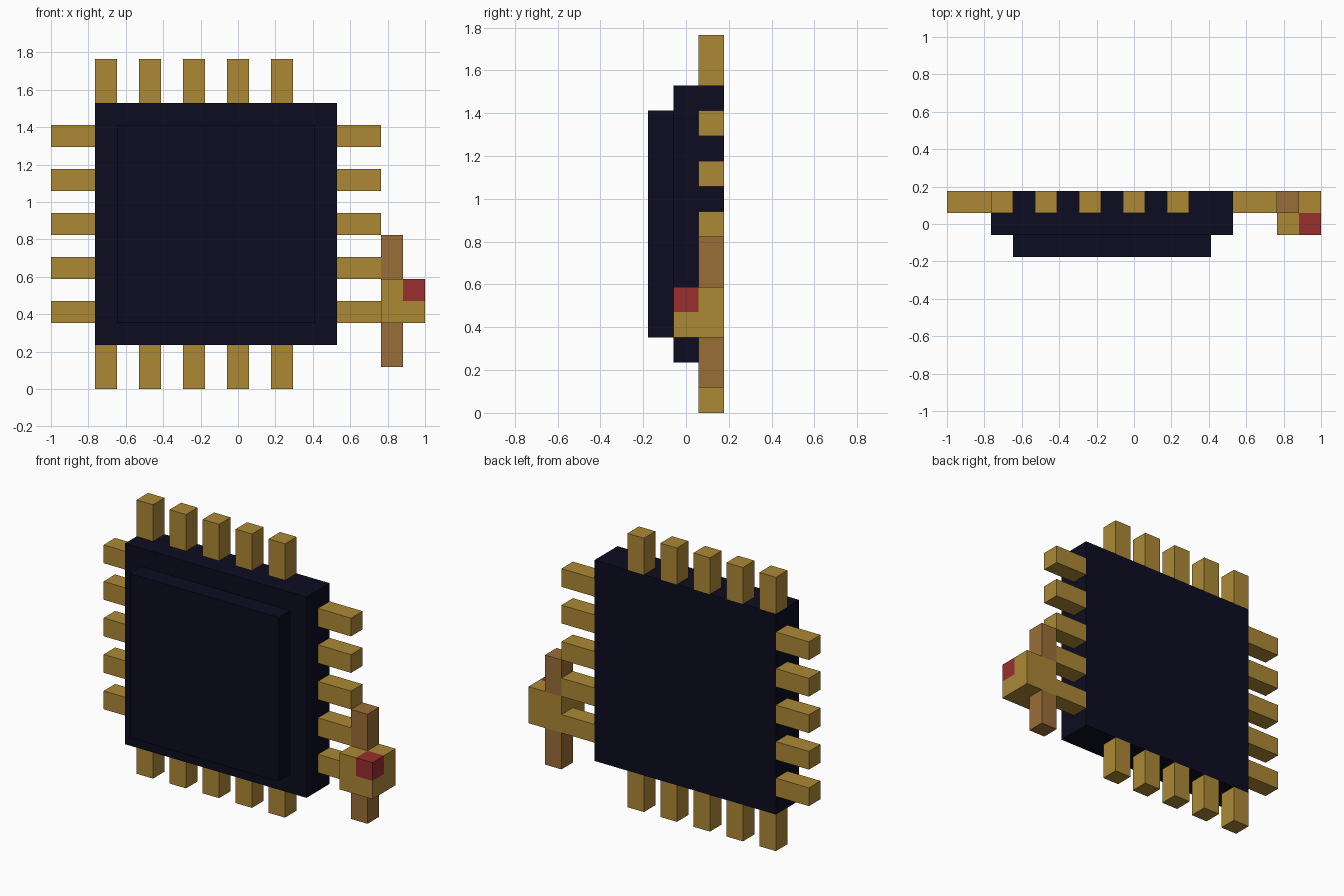
import bpy, bmesh
from mathutils import Vector

if "Cube" in bpy.data.objects:
    bpy.data.objects.remove(bpy.data.objects["Cube"])

U = 2 / 17  # one block of the model's grid
ORIGIN = Vector((-1, -1.5 * U, 0))


def material(name, rgb):
    m = bpy.data.materials.new(name)
    lin = [((c / 255 + 0.055) / 1.055) ** 2.4 if c > 10 else c / 255 / 12.92 for c in rgb]
    m.diffuse_color = (*lin, 1)
    m.use_nodes = True
    m.node_tree.nodes["Principled BSDF"].inputs["Base Color"].default_value = m.diffuse_color
    return m


GOLD = material("gold", (171, 136, 53))
NAVY = material("dark navy", (12, 12, 33))
BROWN = material("brown", (154, 110, 55))
RED = material("red", (152, 46, 46))


def box(name, lo, hi, *mats, cuts=(), rule=None):
    """Box between two grid corners, optionally cut by planes and coloured by a rule."""
    lo, hi = Vector(lo), Vector(hi)
    bm = bmesh.new()
    bmesh.ops.create_cube(bm, size=1)
    for v in bm.verts:
        v.co = (lo + hi) / 2 + v.co * (hi - lo)
    for point, normal in cuts:
        bmesh.ops.bisect_plane(bm, geom=bm.verts[:] + bm.edges[:] + bm.faces[:],
                               plane_co=point, plane_no=normal)
    if rule:
        for f in bm.faces:
            f.material_index = int(rule(f.calc_center_median()))
    for v in bm.verts:
        v.co = ORIGIN + v.co * U
    me = bpy.data.meshes.new(name)
    bm.to_mesh(me)
    bm.free()
    for m in mats:
        me.materials.append(m)
    ob = bpy.data.objects.new(name, me)
    bpy.context.collection.objects.link(ob)
    return ob


# Chip body and raised front plate
box("chip_body", (2, 1, 2), (13, 3, 13), NAVY)
box("front_plate", (3, 0, 3), (12, 1, 12), NAVY)

# Five pins on each edge
for i in range(5):
    a = 2 + 2 * i
    box(f"top_pin_{i + 1}", (a, 2, 13), (a + 1, 3, 15), GOLD)
    box(f"bottom_pin_{i + 1}", (a, 2, 0), (a + 1, 3, 2), GOLD)
    b = 3 + 2 * i
    box(f"left_pin_{i + 1}", (0, 2, b), (2, 3, b + 1), GOLD)
    box(f"right_pin_{i + 1}", (13, 2, b), (15, 3, b + 1), GOLD)

# Side block with a red front corner
mid = Vector((16, 2, 4))
box("side_block", (15, 1, 3), (17, 3, 5), GOLD, RED,
    cuts=[(mid, (1, 0, 0)), (mid, (0, 1, 0)), (mid, (0, 0, 1))],
    rule=lambda c: c.x > 16 and c.y < 2 and c.z > 4)

# Brown posts above and below the side block
box("lower_post", (15, 2, 1), (16, 3, 3), BROWN)
box("upper_post", (15, 2, 5), (16, 3, 7), BROWN)
